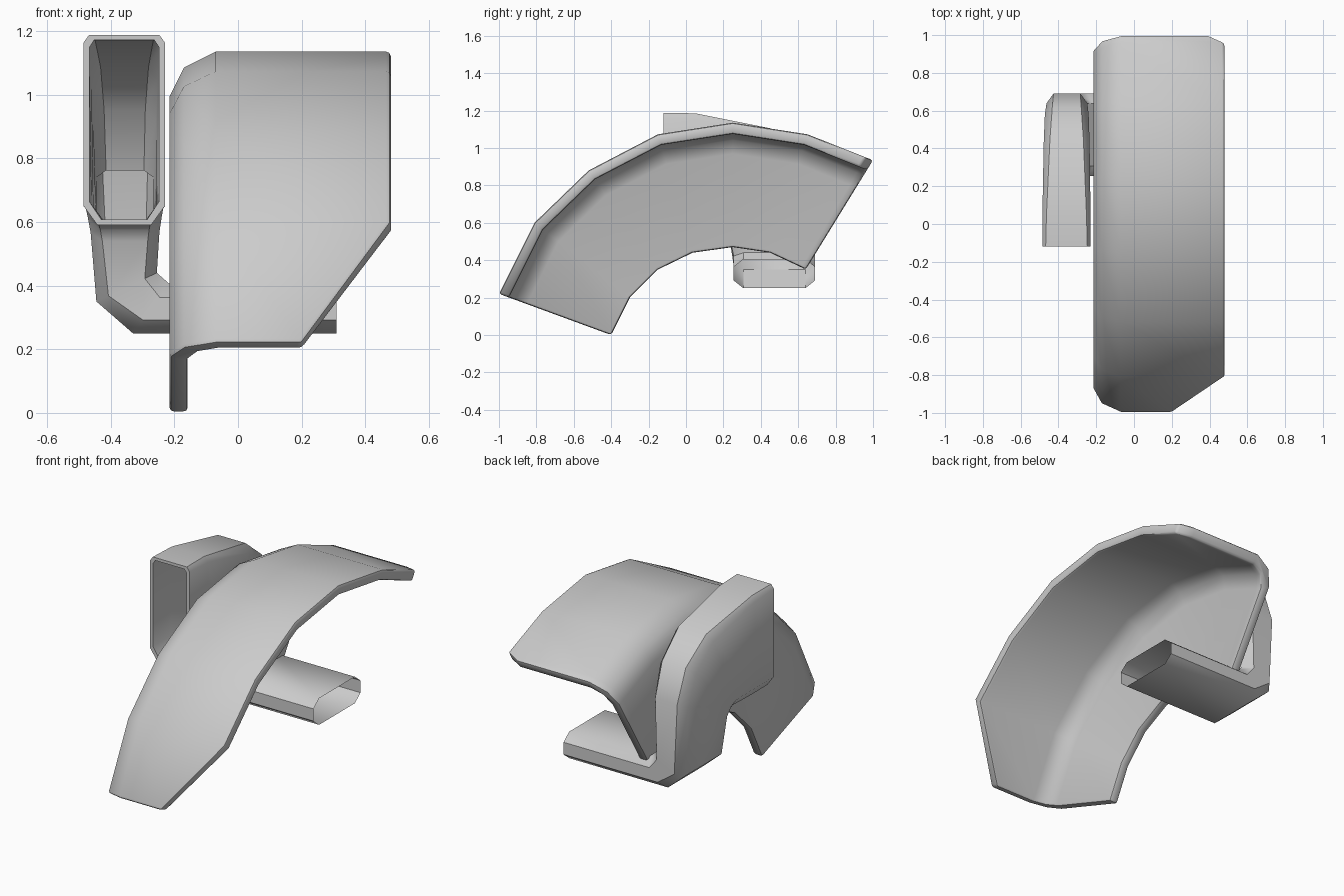
import bpy, bmesh, math
from mathutils import Vector

if "Cube" in bpy.data.objects:
    bpy.data.objects.remove(bpy.data.objects["Cube"])


def loft(name, rings, cap, smooth_angle, bevel=0):
    """Skin a list of equal-length closed rings into one object."""
    bm = bmesh.new()
    loops = [[bm.verts.new(p) for p in ring] for ring in rings]
    n = len(rings[0])
    for a, b in zip(loops, loops[1:]):
        for i in range(n):
            j = (i + 1) % n
            bm.faces.new((a[i], a[j], b[j], b[i]))
    if cap:
        bm.faces.new(loops[0])
        bm.faces.new(loops[-1])
    bmesh.ops.recalc_face_normals(bm, faces=bm.faces)
    mesh = bpy.data.meshes.new(name)
    bm.to_mesh(mesh)
    bm.free()
    obj = bpy.data.objects.new(name, mesh)
    bpy.context.collection.objects.link(obj)
    bpy.ops.object.select_all(action='DESELECT')
    obj.select_set(True)
    bpy.context.view_layer.objects.active = obj
    if bevel:
        mod = obj.modifiers.new("soft_edges", 'BEVEL')
        mod.width = bevel
        mod.segments = 2
        mod.limit_method = 'ANGLE'
        mod.angle_limit = math.radians(50)
        bpy.ops.object.modifier_apply(modifier=mod.name)
    bpy.ops.object.shade_smooth_by_angle(angle=math.radians(smooth_angle))
    return obj


# Fender: L-shaped section (x, inner-to-outer fraction) swept along the arch
section = [(0.48, 1), (-0.07, 1), (-0.17, 0.925), (-0.215, 0.79), (-0.215, 0),
           (-0.158, 0), (-0.158, 0.75), (-0.125, 0.86), (-0.06, 0.91), (0.48, 0.91)]
# stations: outer (y, z), inner (y, z), outboard limit in x
stations = [((-1.0, 0.22), (-0.40, 0.0), 0.20),
            ((-0.81, 0.60), (-0.30, 0.20), 0.48),
            ((-0.52, 0.88), (-0.15, 0.35), 0.48),
            ((-0.15, 1.073), (0.035, 0.44), 0.48),
            ((0.25, 1.135), (0.25, 0.47), 0.48),
            ((0.65, 1.073), (0.45, 0.44), 0.48),
            ((0.96, 0.95), (0.617, 0.362), 0.48),
            ((1.0, 0.935), (0.64, 0.35), 0.39)]
rings = []
for out, inn, xmax in stations:
    rings.append([(min(x, xmax), inn[0] + (out[0] - inn[0]) * t,
                   inn[1] + (out[1] - inn[1]) * t) for x, t in section])
loft("fender", rings, True, 40, bevel=0.014)


# Duct: chamfered rectangular sections given by four corners
def octagon(corners, cu, cv, top=1.0):
    lo, ro, ri, li = [Vector(c) for c in corners]
    u, tu = cu, cu * top
    v, tv = cv, cv * top
    return [lo.lerp(li, tv), lo.lerp(ro, tu), ro.lerp(lo, tu), ro.lerp(ri, tv),
            ri.lerp(ro, v), ri.lerp(li, u), li.lerp(ri, u), li.lerp(lo, v)]


def upright(xl, xr, out, inn, cu, cv, top):
    return octagon([(xl, *out), (xr, *out), (xr, *inn), (xl, *inn)], cu, cv, top)


def elbow(out, inn, cu, cv):
    """Section spanning y, from outer bend point to inner bend point (x, z)."""
    y0, y1 = 0.255, 0.69
    return octagon([(out[0], y1, out[1]), (inn[0], y1, inn[1]),
                    (inn[0], y0, inn[1]), (out[0], y0, out[1])], cu, cv)


duct = [upright(-0.485, -0.23, (-0.12, 1.188), (-0.12, 0.59), 0.17, 0.1, 0.4),
        upright(-0.485, -0.23, (0.05, 1.185), (0.05, 0.59), 0.17, 0.1, 0.5),
        upright(-0.478, -0.235, (0.45, 1.105), (0.19, 0.59), 0.17, 0.1, 0.8),
        upright(-0.472, -0.24, (0.62, 0.97), (0.215, 0.575), 0.17, 0.1, 1.0),
        upright(-0.463, -0.247, (0.69, 0.78), (0.23, 0.54), 0.17, 0.11, 1.0),
        elbow((-0.445, 0.35), (-0.255, 0.44), 0.2, 0.12),
        elbow((-0.33, 0.25), (-0.215, 0.405), 0.27, 0.12),
        elbow((0.31, 0.25), (0.31, 0.405), 0.27, 0.12)]


# Inner wall of the duct, joined to the outside by the mouth rim
def inset(ring, d):
    c = sum(ring, Vector()) / len(ring)
    size = [max(abs(p[k] - c[k]) for p in ring) for k in range(3)]
    f = [max(0.0, 1 - d / s) if s > d else 1.0 for s in size]
    return [Vector([c[k] + (p[k] - c[k]) * f[k] for k in range(3)]) for p in ring]


lining = [inset(r, 0.018) for r in duct[:5]]
loft("air_duct", lining[::-1] + duct, False, 40)
